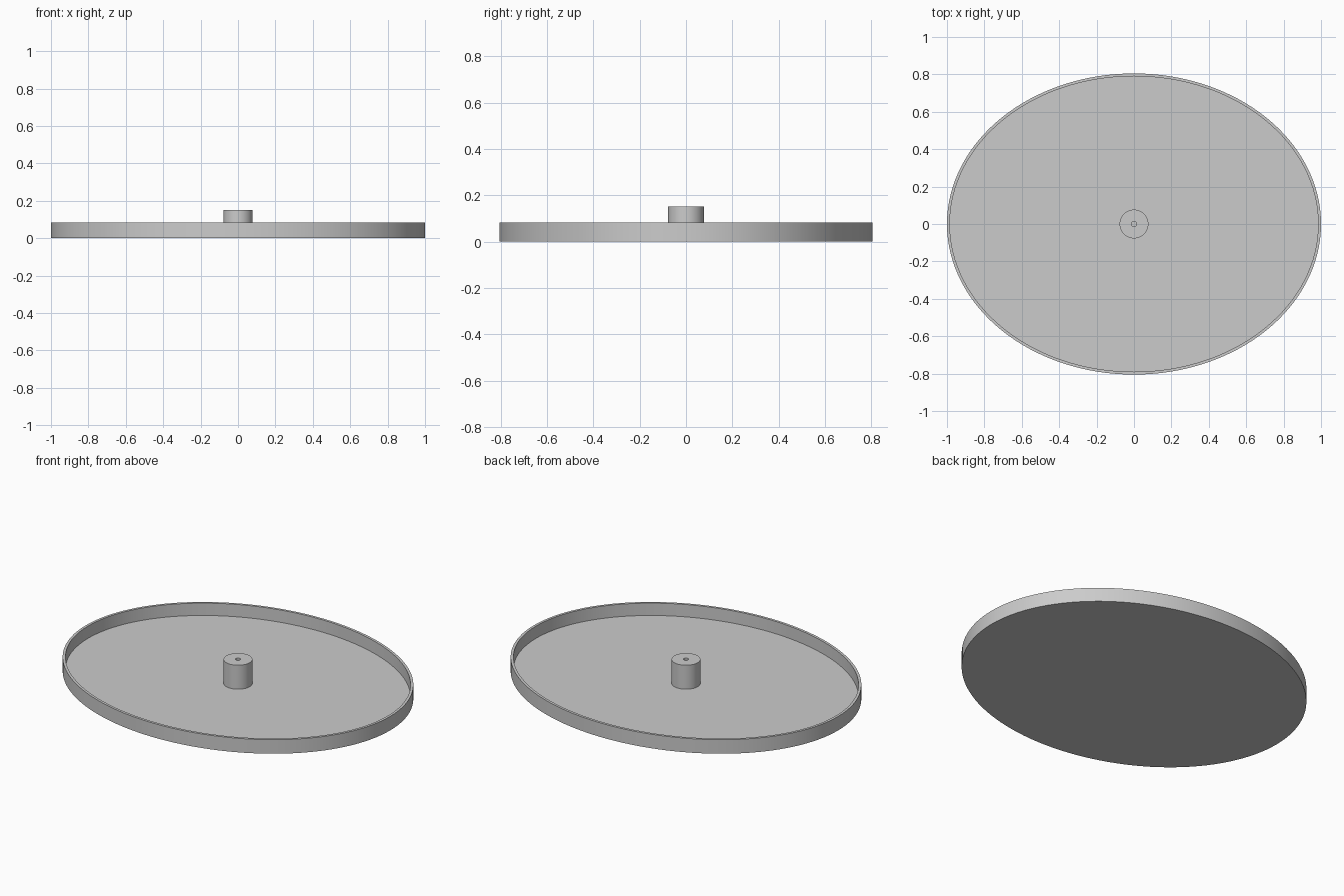
import bpy, bmesh, math

cube = bpy.data.objects.get("Cube")
if cube:
    bpy.data.objects.remove(cube, do_unlink=True)

GREY = (0.6, 0.6, 0.6, 1)
grey = bpy.data.materials.new("plain grey")
grey.use_nodes = True
grey.diffuse_color = GREY
grey.node_tree.nodes["Principled BSDF"].inputs["Base Color"].default_value = GREY


def stacked_rings(name, rings, sides):
    """Skin a list of elliptical rings (x radius, y radius, z), capping both ends."""
    bm = bmesh.new()
    loops = []
    for rx, ry, z in rings:
        angles = [math.tau * i / sides for i in range(sides)]
        loops.append([bm.verts.new((rx * math.cos(a), ry * math.sin(a), z)) for a in angles])
    for low, high in zip(loops, loops[1:]):
        for i in range(sides):
            j = (i + 1) % sides
            bm.faces.new((low[i], low[j], high[j], high[i]))
    bm.faces.new(loops[0][::-1])
    bm.faces.new(loops[-1])
    mesh = bpy.data.meshes.new(name)
    bm.to_mesh(mesh)
    bm.free()
    mesh.materials.append(grey)
    obj = bpy.data.objects.new(name, mesh)
    bpy.context.collection.objects.link(obj)
    bpy.ops.object.select_all(action="DESELECT")
    obj.select_set(True)
    bpy.context.view_layer.objects.active = obj
    bpy.ops.object.shade_smooth_by_angle(angle=math.radians(30))
    return obj


FLOOR, RIM, POST_TOP = 0.01, 0.083, 0.152
OUTER, INNER = (1.0, 0.805), (0.985, 0.79)
POST, HOLE = 0.077, 0.014

# Shallow oval tray: outer wall, rim, inner wall and floor
stacked_rings("oval_tray", [(*OUTER, 0), (*OUTER, RIM), (*INNER, RIM), (*INNER, FLOOR)], 128)

# Central post with a small blind hole down its middle
stacked_rings("center_post", [(POST, POST, FLOOR), (POST, POST, POST_TOP),
                              (HOLE, HOLE, POST_TOP), (HOLE, HOLE, FLOOR + 0.002)], 48)
